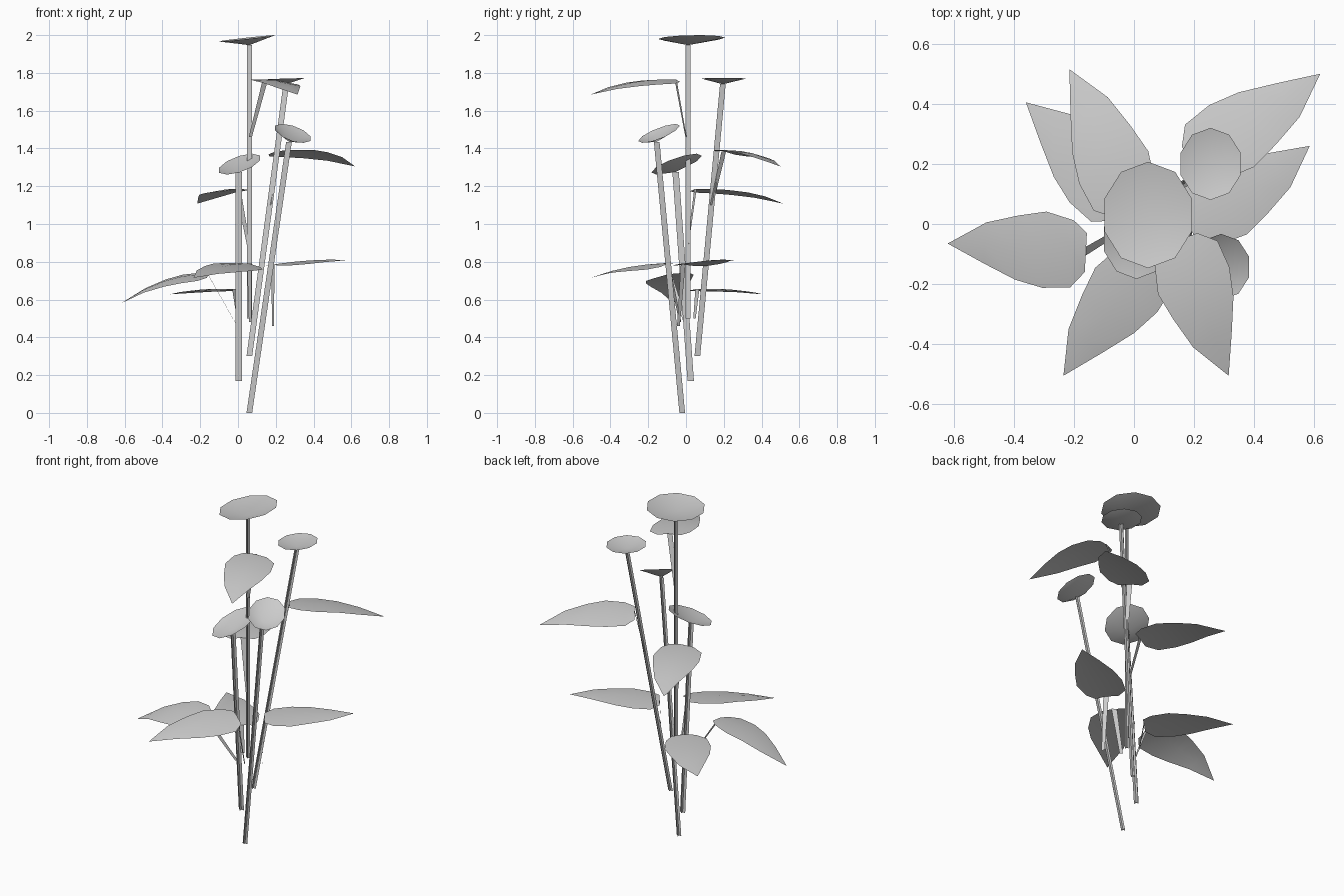
import bpy
import math
from mathutils import Vector

default = bpy.data.objects.get("Cube")
if default:
    bpy.data.objects.remove(default)

grey = bpy.data.materials.new("plain_grey")
grey.use_nodes = True
grey_value = (0.6, 0.6, 0.6, 1)
grey.diffuse_color = grey_value
grey.node_tree.nodes["Principled BSDF"].inputs["Base Color"].default_value = grey_value


def add_part(name, verts, faces, smooth=False):
    mesh = bpy.data.meshes.new(name)
    mesh.from_pydata(verts, [], faces)
    mesh.materials.append(grey)
    for face in mesh.polygons:
        face.use_smooth = smooth
    mesh.update()
    part = bpy.data.objects.new(name, mesh)
    bpy.context.collection.objects.link(part)


def strip(start, end, side, start_width, end_width):
    """Corners of a flat ribbon running from start to end."""
    a, b = side * start_width / 2, side * end_width / 2
    return [start - a, start + a, end + b, end - b]


def add_stem(name, bottom, top, width):
    """Two crossed ribbons."""
    verts = strip(bottom, top, Vector((1, 0, 0)), width, width)
    verts += strip(bottom, top, Vector((0, 1, 0)), width, width)
    add_part(name, verts, [(0, 1, 2, 3), (4, 5, 6, 7)])


def add_flower_head(name, apex, centre, radii, slope, sides=10):
    """Shallow tilted cone with its point on the stem."""
    verts = [apex]
    for i in range(sides):
        angle = math.tau * (i + 0.5) / sides
        x, y = radii[0] * math.cos(angle), radii[1] * math.sin(angle)
        verts.append(centre + Vector((x, y, slope[0] * x + slope[1] * y)))
    faces = [(0, i + 1, (i + 1) % sides + 1) for i in range(sides)]
    add_part(name, verts, faces, True)


# Blade outline: position along the leaf, left half width, right half width
BLADE = [(0, 0.07, 0.06), (0.1, 0.124, 0.1), (0.3, 0.13, 0.124),
         (0.5, 0.108, 0.106), (0.73, 0.06, 0.077)]


def add_leaf(name, root, base, tip, arch, roll):
    """Stalk ribbon and arched blade; roll lowers the blade's left edge."""
    along = tip - base
    side = Vector((-along.y, along.x, 0)).normalized()
    add_part(name + "_stalk", strip(root, base, side, 0.018, 0.03), [(3, 2, 1, 0)])
    verts, faces = [], []
    for t, left, right in BLADE:
        middle = base + along * t + Vector((0, 0, arch * 4 * t * (1 - t)))
        for offset in (left, 0, -right):
            drop = roll * offset + 0.1 * abs(offset)
            verts.append(middle + side * offset - Vector((0, 0, drop)))
    verts.append(tip)
    last = len(BLADE) - 1
    for row in range(last):
        for col in (0, 1):
            i = row * 3 + col
            faces.append((i, i + 1, i + 4, i + 3))
    for col in (0, 1):
        faces.append((last * 3 + col, last * 3 + col + 1, len(verts) - 1))
    add_part(name + "_blade", verts, faces, True)


# Flowers: stem bottom, stem top, stem width, rim centre, rim radii, rim slope
flowers = {
    "tall": ((0.06, 0.01, 0.5), (0.06, 0.01, 1.947), 0.026,
             (0.047, 0.03, 1.983), (0.153, 0.177), (0.11, 0.02)),
    "back": ((0.06, 0.06, 0.3), (0.255, 0.195, 1.74), 0.03,
             (0.255, 0.2, 1.77), (0.105, 0.12), (0.03, 0)),
    "front": ((0.06, -0.02, 0), (0.27, -0.155, 1.435), 0.03,
              (0.29, -0.143, 1.48), (0.098, 0.11), (-0.3, 0.37)),
    "short": ((0.005, 0.025, 0.17), (0.005, -0.055, 1.275), 0.034,
              (0.008, -0.05, 1.317), (0.113, 0.133), (0.3, 0.33)),
}
for name, (bottom, top, width, centre, radii, slope) in flowers.items():
    add_stem(name + "_flower_stem", Vector(bottom), Vector(top), width)
    add_flower_head(name + "_flower_head", Vector(top), Vector(centre), radii, slope)

# Leaves: stalk root, blade base, blade tip, arch, roll
leaves = {
    "back_left_upper_leaf":
        ((0.17, 0.135, 1.1), (0.2, 0.2, 1.385), (0.62, 0.5, 1.305), 0.03, 0.15),
    "left_lower_leaf":
        ((0.185, -0.04, 0.46), (0.185, -0.015, 0.785), (0.585, 0.26, 0.81), 0.01, 0),
    "front_left_top_leaf":
        ((0.065, 0, 1.46), (0.145, -0.055, 1.765), (0.315, -0.505, 1.685), 0.025, 0.08),
    "front_right_lower_leaf":
        ((0.065, -0.03, 0.48), (0.06, -0.095, 0.79), (-0.235, -0.505, 0.715), 0.02, 0.15),
    "right_lower_leaf":
        ((-0.01, 0, 0.47), (-0.16, -0.09, 0.735), (-0.62, -0.065, 0.58), 0.04, 0.18),
    "back_right_lower_leaf":
        ((0, 0.045, 0.5), (-0.02, 0.06, 0.655), (-0.36, 0.405, 0.628), 0.012, 0),
    "back_right_upper_leaf":
        ((0.055, 0.01, 0.89), (0, 0.05, 1.185), (-0.215, 0.515, 1.108), 0.025, 0.06),
}
for name, (root, base, tip, arch, roll) in leaves.items():
    add_leaf(name, Vector(root), Vector(base), Vector(tip), arch, roll)
